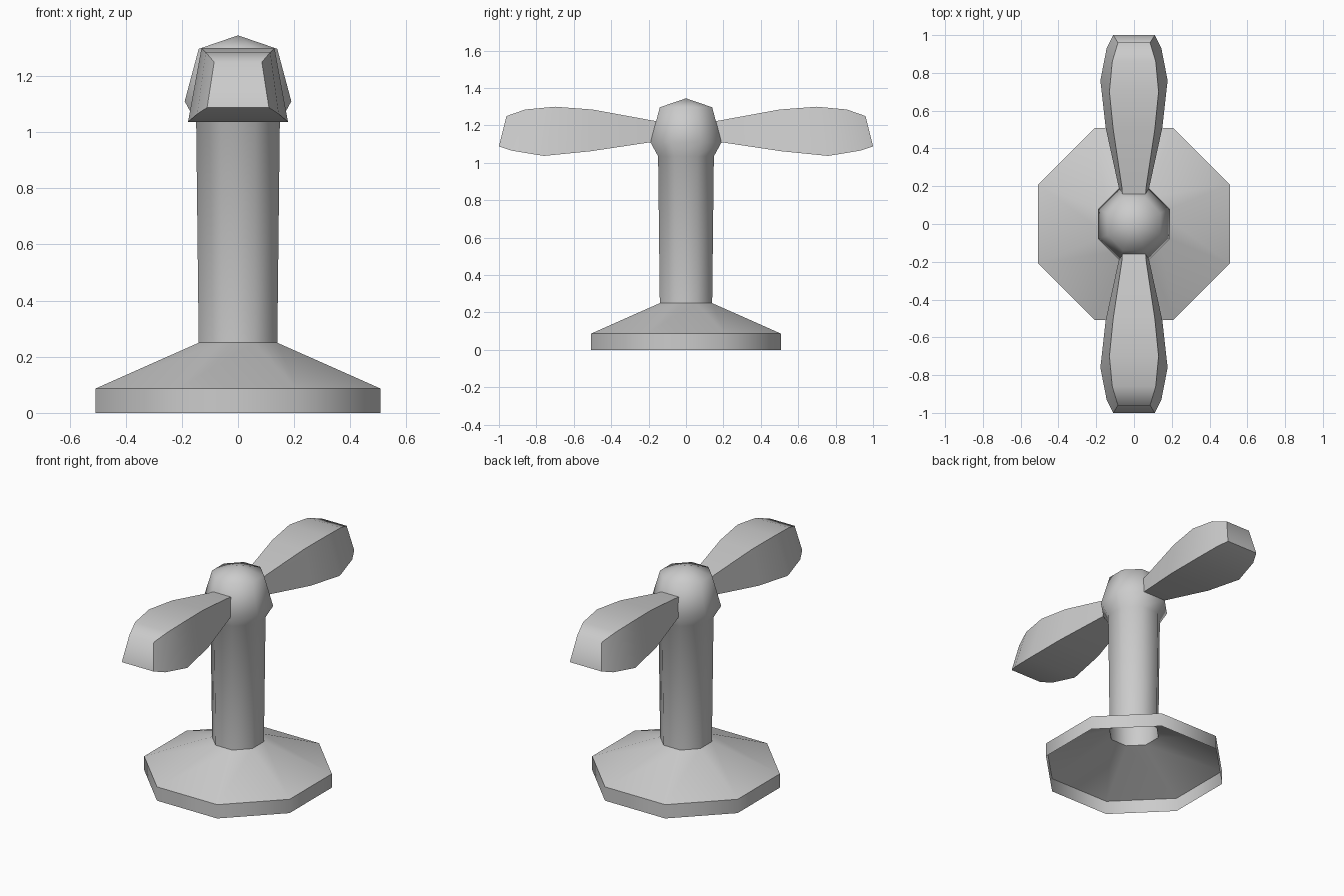
import bpy, bmesh, math

if "Cube" in bpy.data.objects:
    bpy.data.objects.remove(bpy.data.objects["Cube"])


def finish(name, bm):
    me = bpy.data.meshes.new(name)
    bm.to_mesh(me)
    bm.free()
    ob = bpy.data.objects.new(name, me)
    bpy.context.collection.objects.link(ob)
    bpy.ops.object.select_all(action='DESELECT')
    ob.select_set(True)
    bpy.context.view_layer.objects.active = ob
    bpy.ops.object.shade_smooth_by_angle(angle=math.radians(60))
    return ob


def loft(bm, rings):
    """Join consecutive rings of vertices with quads."""
    for a, b in zip(rings, rings[1:]):
        n = len(a)
        for i in range(n):
            j = (i + 1) % n
            bm.faces.new((a[i], a[j], b[j], b[i]))


def octagon_lathe(name, profile, apex=None):
    """Profile is (flat-to-centre distance, z); the bottom stays open."""
    bm = bmesh.new()
    rings = []
    for r, z in profile:
        r /= math.cos(math.pi / 8)
        angles = [(i + 0.5) * math.pi / 4 for i in range(8)]
        rings.append([bm.verts.new((r * math.cos(a), r * math.sin(a), z)) for a in angles])
    loft(bm, rings)
    if apex:
        tip = bm.verts.new((0, 0, apex))
        top = rings[-1]
        for i in range(8):
            bm.faces.new((top[i], top[(i + 1) % 8], tip))
    return finish(name, bm)


def blade(name, side):
    """Trapezoid sections: (top y, top z, top half width, low y, low z, low half width)."""
    sections = [
        (0.14, 1.22, 0.06, 0.14, 1.12, 0.065),
        (0.20, 1.23, 0.065, 0.19, 1.11, 0.08),
        (0.50, 1.285, 0.11, 0.51, 1.062, 0.15),
        (0.70, 1.30, 0.13, 0.76, 1.037, 0.178),
        (0.86, 1.285, 0.115, 0.93, 1.065, 0.145),
        (0.96, 1.25, 0.085, 1.00, 1.088, 0.11),
    ]
    bm = bmesh.new()
    rings = []
    for ty, tz, tw, ly, lz, lw in sections:
        pts = [(-tw, ty, tz), (tw, ty, tz), (lw, ly, lz), (-lw, ly, lz)]
        rings.append([bm.verts.new((x, y * side, z)) for x, y, z in pts])
    loft(bm, rings)
    bm.faces.new(rings[0])
    bm.faces.new(rings[-1])
    bmesh.ops.recalc_face_normals(bm, faces=bm.faces)
    return finish(name, bm)


# Flared octagonal foot
octagon_lathe("base", [(0.507, 0), (0.507, 0.087), (0.14, 0.25)])

# Column that swells into the domed head
octagon_lathe("post_and_head",
              [(0.14, 0.25), (0.149, 1.035), (0.19, 1.11), (0.14, 1.297)], apex=1.345)

# Two opposed handle paddles
blade("front_handle", -1)
blade("back_handle", 1)
